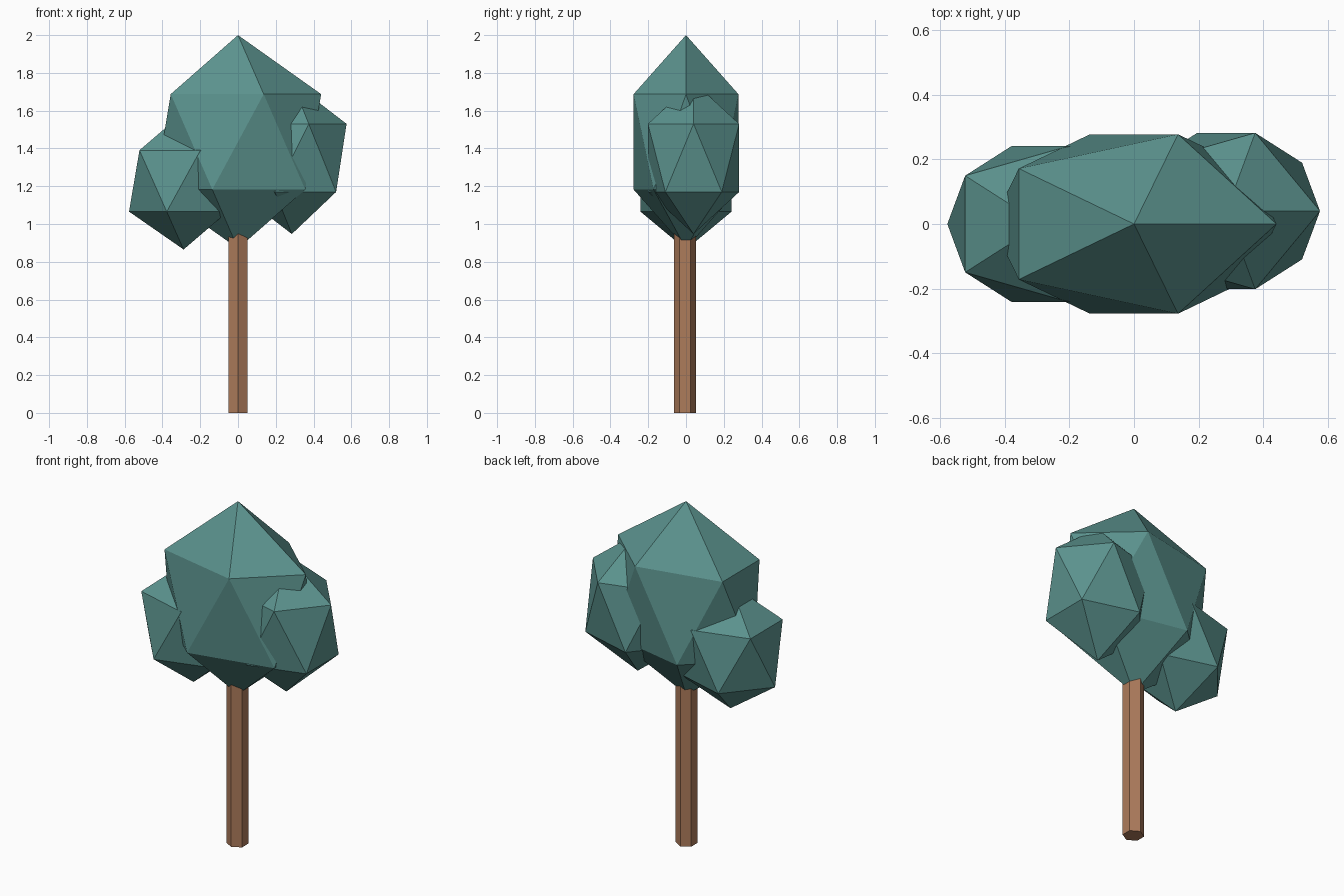
import bpy

# Remove the default cube
cube = bpy.data.objects.get("Cube")
if cube:
    bpy.data.objects.remove(cube, do_unlink=True)


def make_material(name, color):
    mat = bpy.data.materials.new(name)
    mat.use_nodes = True
    mat.diffuse_color = color
    mat.node_tree.nodes["Principled BSDF"].inputs["Base Color"].default_value = color
    return mat


leaf_teal = make_material("leaf_teal", (0.105, 0.29, 0.27, 1))
bark_brown = make_material("bark_brown", (0.42, 0.2, 0.105, 1))


def finish(name, mat):
    obj = bpy.context.object
    obj.name = obj.data.name = name
    obj.data.materials.append(mat)
    bpy.ops.object.transform_apply(location=False, rotation=False, scale=True)
    bpy.ops.object.shade_flat()
    return obj


def foliage(name, center, radii):
    """A stretched icosahedron with flat faces."""
    bpy.ops.mesh.primitive_ico_sphere_add(subdivisions=1, radius=1, location=center)
    bpy.context.object.scale = radii
    return finish(name, leaf_teal)


# Leaf clumps
foliage("main_foliage", (0, 0, 1.435), (0.492, 0.326, 0.565))
foliage("right_foliage", (-0.288, 0, 1.228), (0.323, 0.284, 0.363))
foliage("left_foliage", (0.285, 0.04, 1.35), (0.324, 0.284, 0.403))

# Six-sided trunk, its top hidden in the main clump
TRUNK_HEIGHT = 1.0
bpy.ops.mesh.primitive_cylinder_add(vertices=6, radius=0.058, depth=TRUNK_HEIGHT,
                                    location=(0, -0.005, TRUNK_HEIGHT / 2))
finish("trunk", bark_brown)
